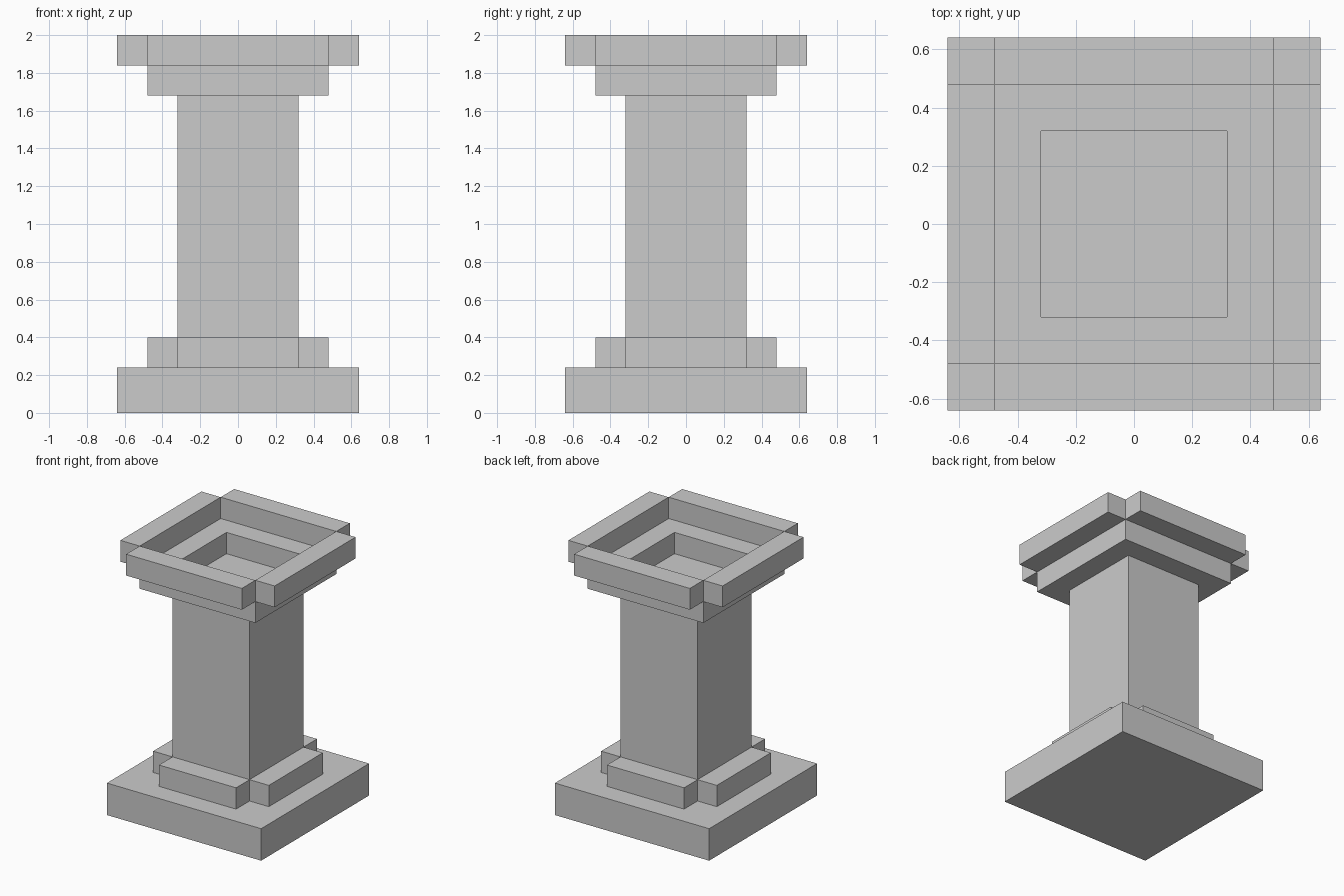
import bpy, bmesh
from math import radians
from mathutils import Matrix

if "Cube" in bpy.data.objects:
    bpy.data.objects.remove(bpy.data.objects["Cube"])


def add_object(name, bm):
    bmesh.ops.recalc_face_normals(bm, faces=bm.faces)
    mesh = bpy.data.meshes.new(name)
    bm.to_mesh(mesh)
    bm.free()
    obj = bpy.data.objects.new(name, mesh)
    bpy.context.collection.objects.link(obj)
    return obj


def box(name, x, y, z, turn=0):
    """Box from (min, max) ranges, turned about the z axis."""
    bm = bmesh.new()
    centre = [(a + b) / 2 for a, b in (x, y, z)]
    size = [b - a for a, b in (x, y, z)]
    mat = (Matrix.Rotation(radians(turn), 4, 'Z')
           @ Matrix.Translation(centre) @ Matrix.Diagonal((*size, 1)))
    bmesh.ops.create_cube(bm, size=1, matrix=mat)
    return add_object(name, bm)


def square_ring(name, inner, outer, z0, z1):
    """Square frame: four square loops joined round its cross-section."""
    bm = bmesh.new()
    loops = [[bm.verts.new((sx * r, sy * r, z))
              for sx, sy in ((-1, -1), (1, -1), (1, 1), (-1, 1))]
             for r, z in ((outer, z0), (outer, z1), (inner, z1), (inner, z0))]
    for i in range(4):
        a, b = loops[i], loops[(i + 1) % 4]
        for j in range(4):
            k = (j + 1) % 4
            bm.faces.new((a[j], a[k], b[k], b[j]))
    return add_object(name, bm)


def four_bars(name, inner, outer, z0, z1):
    """One bar per side, leaving the corners open."""
    for side, turn in (("front", 0), ("right", 90), ("back", 180), ("left", 270)):
        box(f"{name}_{side}", (-inner, inner), (-outer, -inner), (z0, z1), turn)


# Foot of the pedestal
box("base_slab", (-0.64, 0.64), (-0.64, 0.64), (0, 0.24))
four_bars("base_trim", 0.32, 0.48, 0.24, 0.40)

# Column, its top forms the floor of the bowl
box("shaft", (-0.32, 0.32), (-0.32, 0.32), (0.24, 1.68))

# Stepped hollow bowl
square_ring("bowl_ring", 0.32, 0.48, 1.68, 1.84)
four_bars("bowl_rim", 0.48, 0.64, 1.84, 2.0)
